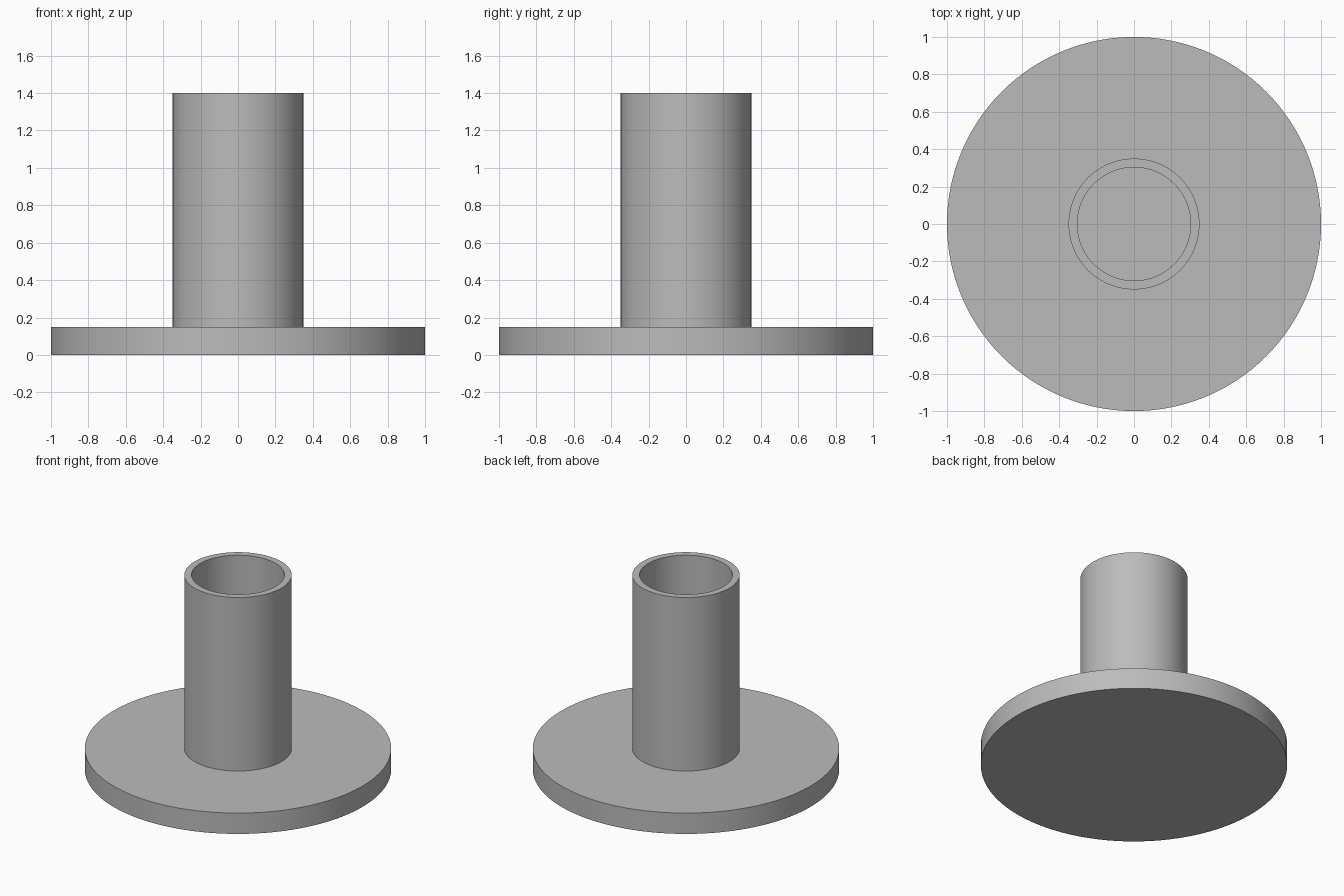
import bpy
import bmesh
import math
from mathutils import Matrix, Vector

SEGMENTS = 128
FLANGE_RADIUS, FLANGE_TOP = 1.0, 0.15
TUBE_RADIUS, BORE_RADIUS, TUBE_TOP = 0.35, 0.303, 1.4

cube = bpy.data.objects.get("Cube")
if cube:
    bpy.data.objects.remove(cube, do_unlink=True)


def make_material(name, colour):
    mat = bpy.data.materials.new(name)
    mat.use_nodes = True
    mat.diffuse_color = colour
    mat.node_tree.nodes["Principled BSDF"].inputs["Base Color"].default_value = colour
    return mat


def lathe(name, profile, mat):
    """Turn a radius/height profile, open at both ends on the axis, into a solid."""
    bm = bmesh.new()
    rings = []
    for radius, height in profile:
        ring = bmesh.ops.create_circle(
            bm, segments=SEGMENTS, radius=radius,
            matrix=Matrix.Translation(Vector((0, 0, height))))["verts"]
        rings.append(ring)
    for low, high in zip(rings, rings[1:]):
        for i in range(SEGMENTS):
            j = (i + 1) % SEGMENTS
            bm.faces.new((low[i], low[j], high[j], high[i]))
    # Flat discs close the underside and the floor of the bore
    bm.faces.new(rings[0])
    bm.faces.new(rings[-1])
    bmesh.ops.recalc_face_normals(bm, faces=bm.faces)
    mesh = bpy.data.meshes.new(name)
    bm.to_mesh(mesh)
    bm.free()
    mesh.materials.append(mat)
    obj = bpy.data.objects.new(name, mesh)
    bpy.context.collection.objects.link(obj)
    bpy.ops.object.select_all(action="DESELECT")
    obj.select_set(True)
    bpy.context.view_layer.objects.active = obj
    bpy.ops.object.shade_smooth_by_angle(angle=math.radians(30))
    return obj


grey = make_material("plain grey", (0.5, 0.5, 0.5, 1))

# Round flange with an upright tube; the blind bore ends level with the flange top
lathe("flanged_tube", [
    (FLANGE_RADIUS, 0),
    (FLANGE_RADIUS, FLANGE_TOP),
    (TUBE_RADIUS, FLANGE_TOP),
    (TUBE_RADIUS, TUBE_TOP),
    (BORE_RADIUS, TUBE_TOP),
    (BORE_RADIUS, FLANGE_TOP),
], grey)
